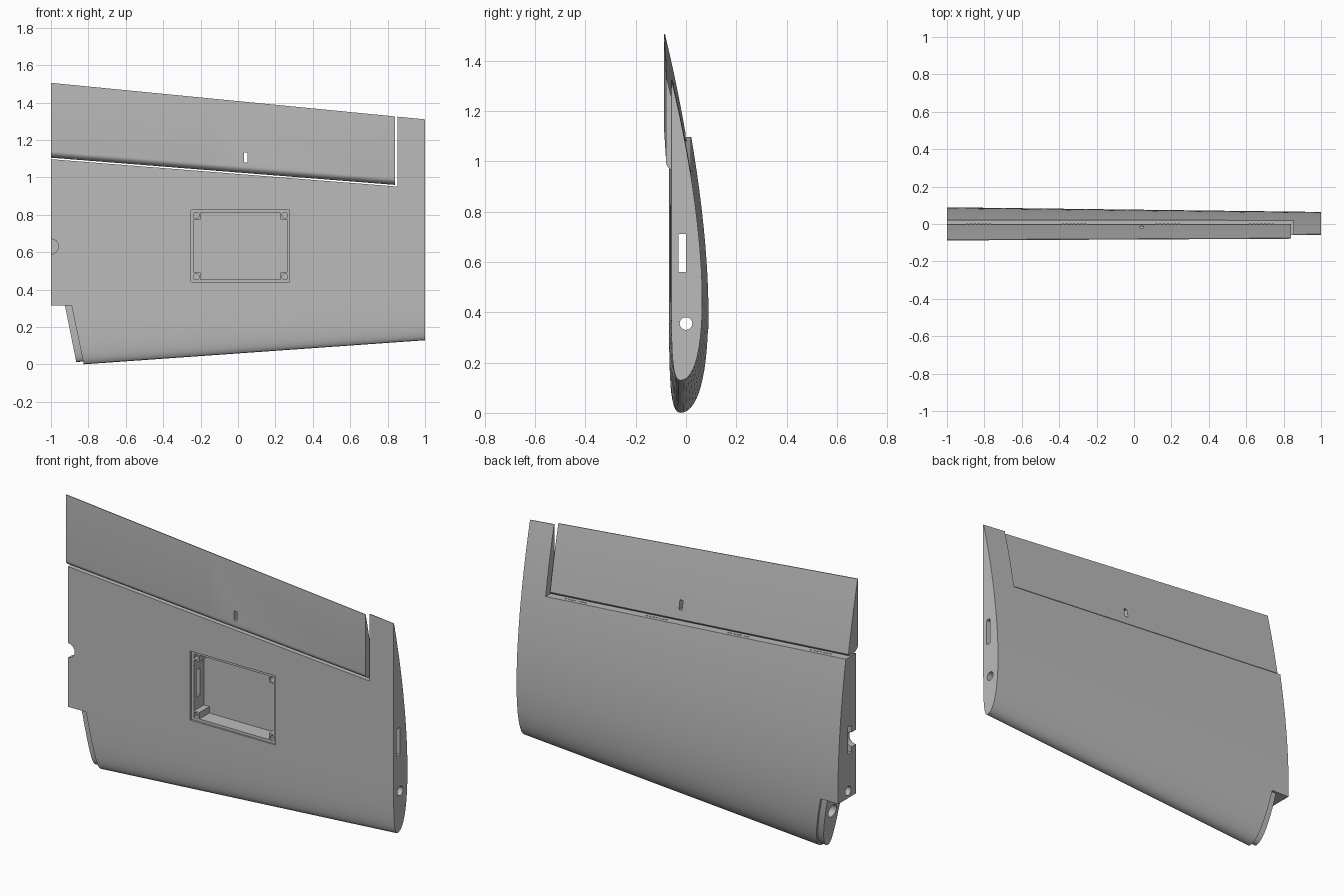
import bpy, bmesh, math
from mathutils import Matrix, Vector

cube = bpy.data.objects.get("Cube")
if cube:
    bpy.data.objects.remove(cube, do_unlink=True)

GREY = (0.5, 0.5, 0.5, 1)
grey = bpy.data.materials.new("plain grey")
grey.use_nodes = True
grey.diffuse_color = GREY
grey.node_tree.nodes["Principled BSDF"].inputs["Base Color"].default_value = GREY


# ---- helpers ----
def finish(name, bm):
    bmesh.ops.recalc_face_normals(bm, faces=bm.faces)
    mesh = bpy.data.meshes.new(name)
    bm.to_mesh(mesh)
    bm.free()
    obj = bpy.data.objects.new(name, mesh)
    bpy.context.collection.objects.link(obj)
    mesh.materials.append(grey)
    return obj


def loft(name, sections):
    bm = bmesh.new()
    rings = [[bm.verts.new(p) for p in s] for s in sections]
    n = len(rings[0])
    for a, b in zip(rings, rings[1:]):
        for i in range(n):
            j = (i + 1) % n
            bm.faces.new((a[i], a[j], b[j], b[i]))
    bm.faces.new(rings[0])
    bm.faces.new(rings[-1])
    return finish(name, bm)


def boxes(name, spans):
    bm = bmesh.new()
    for lo, hi in spans:
        lo, hi = Vector(lo), Vector(hi)
        m = Matrix.Translation((lo + hi) / 2) @ Matrix.Diagonal((*(hi - lo), 1))
        bmesh.ops.create_cube(bm, size=1, matrix=m)
    return finish(name, bm)


def rod(name, start, end, radius):
    start, end = Vector(start), Vector(end)
    bm = bmesh.new()
    turn = (end - start).to_track_quat('Z', 'Y').to_matrix().to_4x4()
    bmesh.ops.create_cone(bm, cap_ends=True, segments=32, radius1=radius, radius2=radius,
                          depth=(end - start).length,
                          matrix=Matrix.Translation((start + end) / 2) @ turn)
    return finish(name, bm)


def prism(name, outline):
    return loft(name, [[(x, y, z) for x, z in outline] for y in (-0.3, 0.3)])


def cut(obj, cutter, operation='DIFFERENCE'):
    mod = obj.modifiers.new("cut", 'BOOLEAN')
    mod.object, mod.operation, mod.solver = cutter, operation, 'EXACT'
    bpy.context.view_layer.objects.active = obj
    bpy.ops.object.modifier_apply(modifier=mod.name)


def bezier(a, b, c, d, n):
    a, b, c, d = map(Vector, (a, b, c, d))
    ts = [i / n for i in range(n + 1)]
    return [a*(1-t)**3 + 3*b*t*(1-t)**2 + 3*c*t*t*(1-t) + d*t**3 for t in ts]


# ---- wing shape: chord runs up z, thickness along y ----
def lead(x): return 0.0585 + 0.0705 * x
def trail(x): return 1.4075 - 0.0975 * x
def base(x): return -0.063 + 0.005 * x
def hinge(x): return 1.026 - 0.079 * x


upper = bezier((0, .03), (0, .13), (.45, .135), (1, .003), 30)
lower = bezier((0, .03), (0, 0), (.1, 0), (.3, 0), 12)
profile = upper[::-1] + lower[1:] + [Vector((u, 0)) for u in (.5, .75, 1)]


def section(x):
    c = trail(x) - lead(x)
    return [(x, base(x) + p.y * c, lead(x) + p.x * c) for p in profile]


def upper_y(u):
    for a, b in zip(upper, upper[1:]):
        if u <= b.x:
            return a.y + (b.y - a.y) * (u - a.x) / (b.x - a.x)
    return upper[-1].y


def aileron_section(x):
    h, te, c = hinge(x), trail(x), trail(x) - lead(x)
    front = base(x) - 0.02

    def back(z): return front + upper_y((z - lead(x)) / c) * c
    pts = [(x, front, te)]
    pts += [(x, back(z), z) for z in (te - (te - h - .01) * i / 8 for i in range(9))]
    pts.append((x, back(h) - .008, h))
    for i in range(9):
        a = math.pi / 2 * i / 8
        pts.append((x, front + .045 * (1 - math.sin(a)), h + .035 * (1 - math.cos(a))))
    return pts


inner = loft("wing_inner_panel", [section(-1), section(0)])
outer = loft("wing_outer_panel", [section(0), section(1)])

# ---- root tongue: a slimmer stub of the leading edge ----
tongue = loft("root_tongue", [[(x, .01 + (y - .01) * .85, z + .015) for x, y, z in section(x)]
                              for x in (-1, -.7)])
stub = prism("stub_cutter", [(-.925, .314), (-.86, .314), (-.77, -.1), (-.842, -.1)])
cut(tongue, stub, 'INTERSECT')

# ---- cutters for the wing panels ----
GAP = 0.008
bay = prism("aileron_bay_cutter", [(-1.2, hinge(-1.2) - GAP), (.852, hinge(.852) - GAP),
                                   (.852, 1.8), (-1.2, 1.8)])
notch = prism("root_notch_cutter", [(-1.2, -.2), (-1.2, .315), (-.89, .315), (-.804, -.1),
                                    (-.78, -.2)])
spar_slot = boxes("spar_slot_cutter", [((-1.2, -.03, .56), (1.2, 0, .71))])
rod_hole = rod("rod_hole_cutter", (-1.2, 0, .355), (1.2, 0, .355), .025)
tongue_hole = rod("tongue_hole_cutter", (-1.2, .005, .22), (-.75, .005, .22), .035)
cable_hole = rod("cable_hole_cutter", (-1, -.3, .63), (-1, -.012, .63), .04)
lid_recess = boxes("lid_recess_cutter", [((-.25, -.3, .44), (.275, -.053, .825))])
bay_box = boxes("servo_bay_cutter", [((-.235, -.3, .455), (.262, .035, .81))])

# small perforations along the hinge ledge
dots = []
for centre in (.68, .18, -.32, -.83):
    for i in range(7):
        x = centre + (i - 3) * .02
        dots.append(((x - .006, -.004, hinge(x) - .04), (x + .006, .001, hinge(x) + .02)))
perforations = boxes("perforation_cutter", dots)

cutters = [bay, notch, spar_slot, rod_hole, tongue_hole, cable_hole, lid_recess, bay_box,
           perforations]
for panel in (inner, outer):
    for c in cutters:
        cut(panel, c)
cut(tongue, tongue_hole)

# ---- screw posts in the corners of the servo bay ----
posts = []
for side, x in (("right", -.225), ("left", .252)):
    for level, z in (("lower", .467), ("upper", .798)):
        post = boxes(f"{level}_{side}_screw_post",
                     [((x - .024, -.053, z - .024), (x + .024, .04, z + .024))])
        bore = rod("screw_bore_cutter", (x, -.2, z), (x, .0, z), .017)
        cut(post, bore)
        cutters.append(bore)
        posts.append(post)

# ---- aileron in two panels with a horn slot ----
aileron_inner = loft("aileron_inner_panel", [aileron_section(x) for x in (-1, -.12)])
aileron_outer = loft("aileron_outer_panel", [aileron_section(x) for x in (-.12, .84)])
horn_slot = boxes("horn_slot_cutter", [((.032, -.3, 1.08), (.052, .3, 1.132))])
cut(aileron_outer, horn_slot)
cutters += [stub, horn_slot]

for c in cutters:
    bpy.data.objects.remove(c, do_unlink=True)

# ---- smooth skin with crisp edges ----
bpy.ops.object.select_all(action='DESELECT')
for obj in [inner, outer, tongue, aileron_inner, aileron_outer] + posts:
    obj.select_set(True)
bpy.context.view_layer.objects.active = inner
bpy.ops.object.shade_smooth_by_angle(angle=math.radians(30))
